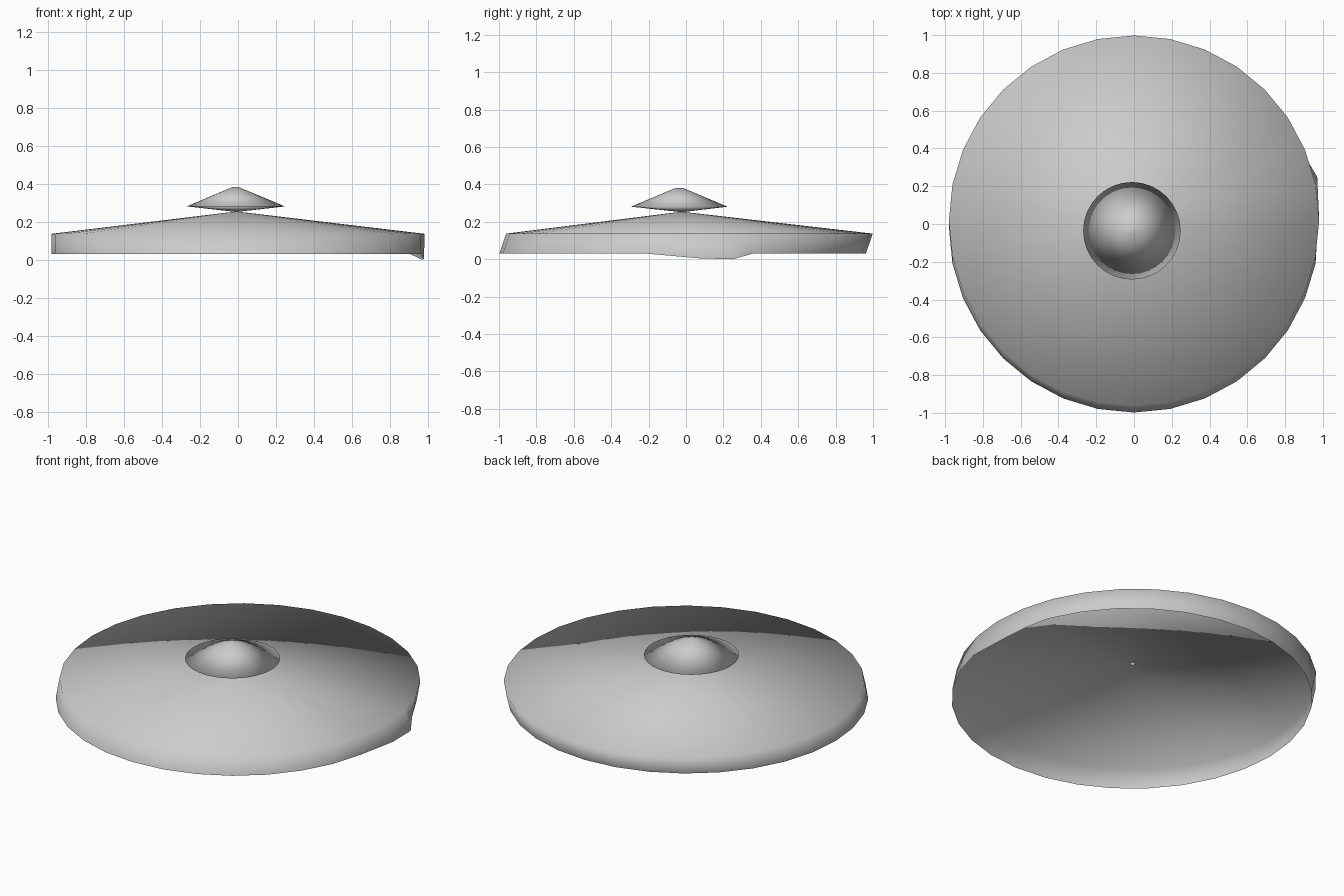
import bpy
import bmesh
from math import cos, sin, tau

if "Cube" in bpy.data.objects:
    bpy.data.objects.remove(bpy.data.objects["Cube"])

SIDES = 32


def lathe(name, rings, tweaks=None, cap=False):
    """Skin stacked rings (radius, centre x, centre y, z), top to bottom, shaded smooth."""
    bm = bmesh.new()
    loops = []
    for r, cx, cy, z in rings:
        loops.append([bm.verts.new((cx + r * cos(tau * i / SIDES),
                                    cy + r * sin(tau * i / SIDES), z))
                      for i in range(SIDES)])
    for upper, lower in zip(loops, loops[1:]):
        for i in range(SIDES):
            j = (i + 1) % SIDES
            bm.faces.new((upper[i], lower[i], lower[j], upper[j]))
    if cap:
        bm.faces.new(loops[0])
    for i, co in (tweaks or {}).items():
        loops[-1][i].co = co
    for f in bm.faces:
        f.smooth = True
    mesh = bpy.data.meshes.new(name)
    bm.to_mesh(mesh)
    bm.free()
    obj = bpy.data.objects.new(name, mesh)
    bpy.context.collection.objects.link(obj)
    return obj


# Open shallow canopy with a leaning skirt and one pulled-down tab on the right
lathe("canopy",
      [(0.012, -0.008, -0.022, 0.253), (0.98, 0.0, 0.018, 0.137), (0.98, 0.0, -0.018, 0.03)],
      tweaks={0: (0.978, 0.07, 0.005), 1: (0.97, 0.25, 0.0)})

# Small cone-shaped cap standing on its narrow neck
lathe("top_cap",
      [(0.018, -0.013, -0.036, 0.382), (0.258, -0.011, -0.036, 0.281),
       (0.012, -0.008, -0.022, 0.253)], cap=True)
